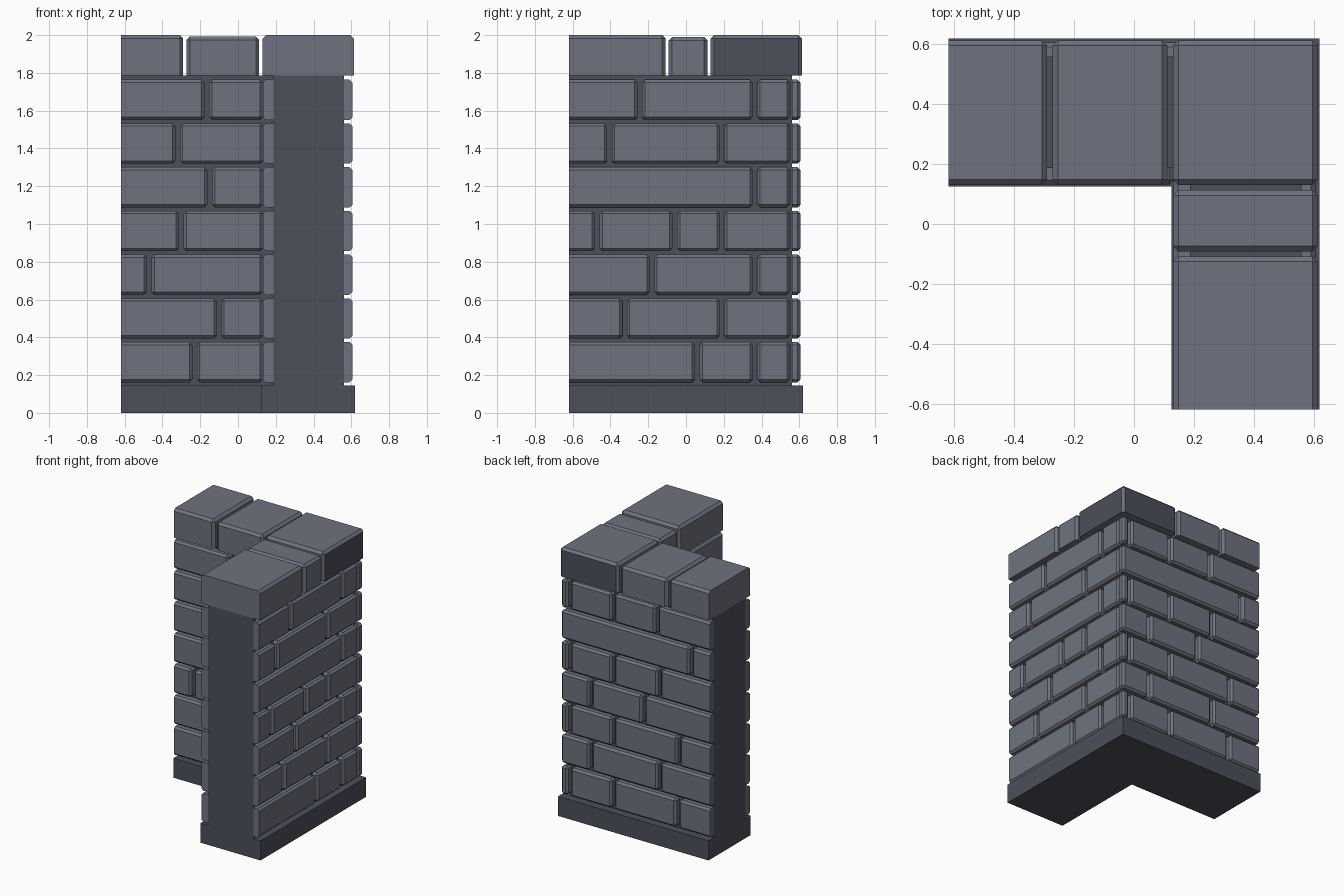
import bpy, bmesh
from mathutils import Vector

if "Cube" in bpy.data.objects:
    bpy.data.objects.remove(bpy.data.objects["Cube"])

END = -0.62           # flush cut plane of both wall arms
IN, OUT = 0.132, 0.606        # inner / outer brick faces
CORE_IN, CORE_OUT = 0.187, 0.56


def material(name, col):
    m = bpy.data.materials.new(name)
    m.diffuse_color = (*col, 1)
    m.use_nodes = True
    m.node_tree.nodes["Principled BSDF"].inputs["Base Color"].default_value = m.diffuse_color
    return m


LIGHT = material("light slate", (0.156, 0.171, 0.209))
DARK = material("dark slate", (0.072, 0.080, 0.102))


def add_block(bm, lo, hi, chamfer, flat):
    """Chamfered box; edges lying in any (axis, value) plane of flat stay sharp."""
    tmp = bmesh.new()
    bmesh.ops.create_cube(tmp, size=1)
    for v in tmp.verts:
        v.co = Vector([lo[i] if v.co[i] < 0 else hi[i] for i in range(3)])
    edges = [e for e in tmp.edges
             if not any(all(abs(v.co[a] - p) < 1e-5 for v in e.verts) for a, p in flat)]
    bmesh.ops.bevel(tmp, geom=edges, offset=chamfer, segments=1,
                    affect='EDGES', clamp_overlap=True)
    bmesh.ops.recalc_face_normals(tmp, faces=tmp.faces)
    me = bpy.data.meshes.new("tmp")
    tmp.to_mesh(me)
    tmp.free()
    bm.from_mesh(me)
    bpy.data.meshes.remove(me)


def finish(name, bm, mats):
    me = bpy.data.meshes.new(name)
    bm.to_mesh(me)
    bm.free()
    for m in mats:
        me.materials.append(m)
    ob = bpy.data.objects.new(name, me)
    bpy.context.collection.objects.link(ob)
    return ob


def l_prism(name, a, b, z0, z1):
    """L-shaped solid, arms between a (inner) and b (outer)."""
    bm = bmesh.new()
    pts = [(a, END), (b, END), (b, b), (END, b), (END, a), (a, a)]
    f = bm.faces.new([bm.verts.new((x, y, z0)) for x, y in pts])
    r = bmesh.ops.extrude_face_region(bm, geom=[f])
    for g in r["geom"]:
        if isinstance(g, bmesh.types.BMVert):
            g.co.z = z1
    bmesh.ops.recalc_face_normals(bm, faces=bm.faces)
    return finish(name, bm, [DARK])


def brick_wall(name, along, d0, d1, back, end, rows, gap=0.024):
    """Seven brick courses running along axis `along`, d0..d1 thick."""
    bm = bmesh.new()
    across = 1 - along
    for r, cuts in enumerate(rows):
        z0 = 0.162 + r * 0.2315
        stops = [END - gap / 2] + sorted(cuts) + [end + gap / 2]
        for s, e in zip(stops, stops[1:]):
            lo, hi = [0, 0, z0], [0, 0, z0 + 0.213]
            lo[along], hi[along] = s + gap / 2, e - gap / 2
            lo[across], hi[across] = d0, d1
            add_block(bm, lo, hi, 0.015, [(along, END), (across, back)])
    return finish(name, bm, [LIGHT])


# Plinth and mortar core
l_prism("plinth", 0.125, 0.62, 0, 0.145)
l_prism("mortar_core", CORE_IN, CORE_OUT, 0.145, 1.785)

# Brick facings, gap positions listed per course from the bottom up
brick_wall("right_bricks", 1, CORE_OUT, OUT, CORE_OUT, 0.55,
           [[0.06, 0.365], [-0.325, 0.19], [-0.18, 0.365], [-0.47, -0.06, 0.19],
            [0.365], [-0.405, 0.19], [-0.245, 0.365]])
brick_wall("back_bricks", 0, CORE_OUT, OUT, CORE_OUT, OUT,
           [[-0.35, 0.18, 0.54], [-0.2, 0.365], [-0.36, 0.18, 0.54], [-0.07, 0.365],
            [-0.2, 0.18, 0.54], [-0.46], [-0.18, 0.18, 0.54]])
brick_wall("inner_front_bricks", 0, IN, CORE_IN, CORE_IN, IN,
           [[-0.23], [-0.10], [-0.47], [-0.30], [-0.15], [-0.32], [-0.165]])
brick_wall("inner_left_bricks", 1, IN, CORE_IN, CORE_IN, CORE_IN,
           [[-0.15], [-0.32], [-0.18], [-0.40], [-0.10], [-0.28], [-0.22]])

# Coping stones
C0, C1, CB = 0.13, 0.614, 1.785
for name, lo, hi in [
        ("coping_left_end", (END, C0, CB), (-0.29, C1, 2.0)),
        ("coping_left_middle", (-0.272, C0, CB), (0.112, C1, 1.993)),
        ("coping_corner", (C0, C0, CB), (C1, C1, 2.0)),
        ("coping_front_middle", (C0, -0.092, CB), (C1, 0.114, 1.99)),
        ("coping_front_end", (C0, END, CB), (C1, -0.108, 2.0))]:
    bm = bmesh.new()
    add_block(bm, lo, hi, 0.018, [(0, END), (1, END), (2, CB)])
    # the corner stone has dark outer faces
    if name == "coping_corner":
        for f in bm.faces:
            f.normal_update()
            if max(f.normal.x, f.normal.y) > 0.9:
                f.material_index = 1
    finish(name, bm, [LIGHT, DARK])
